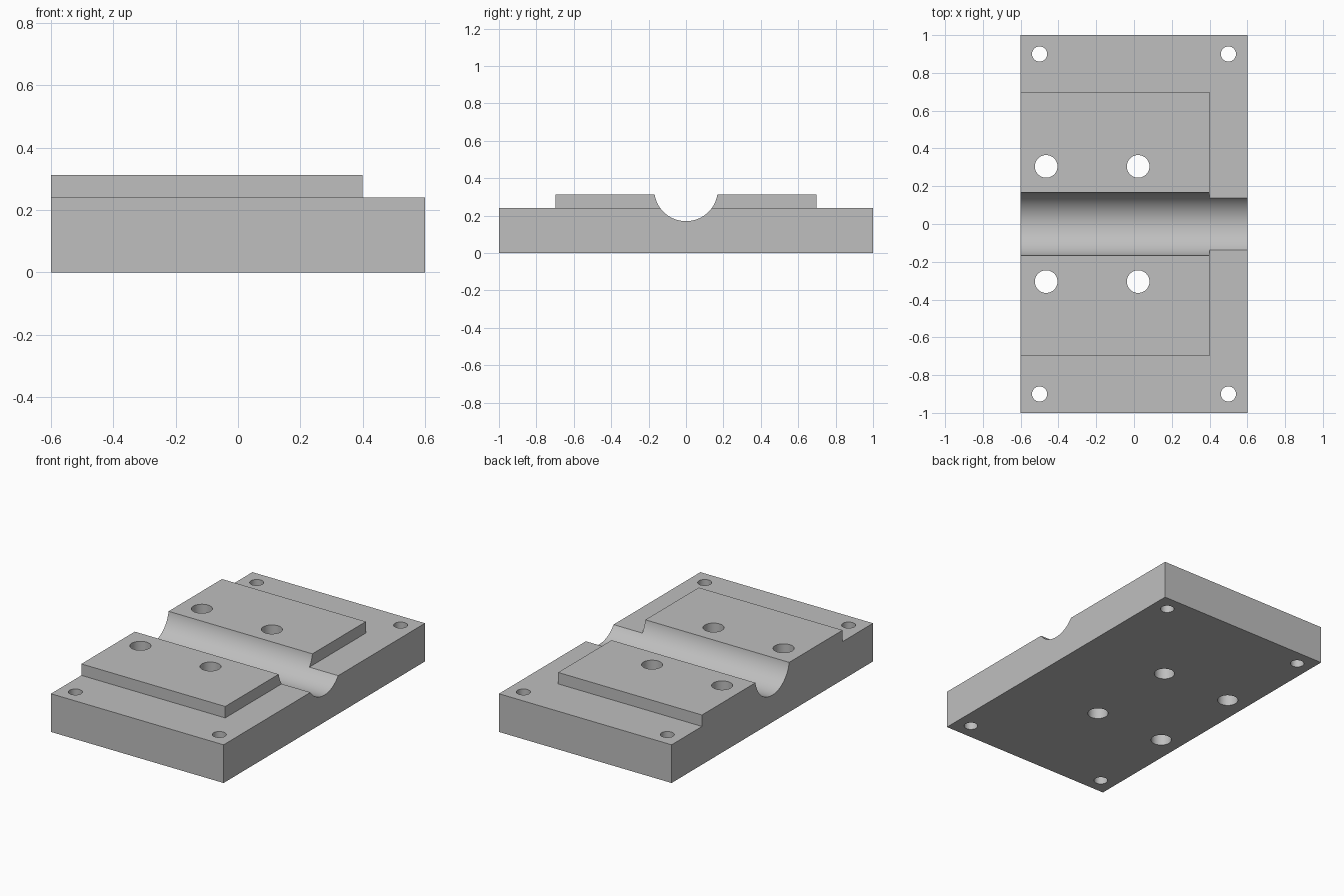
import bpy
import math

cube = bpy.data.objects.get("Cube")
if cube:
    bpy.data.objects.remove(cube, do_unlink=True)

steel = bpy.data.materials.new("plain_grey")
steel.use_nodes = True
grey = (0.52, 0.52, 0.52, 1)
steel.diffuse_color = grey
steel.node_tree.nodes["Principled BSDF"].inputs["Base Color"].default_value = grey


def box(name, x0, x1, half_y, z0, z1):
    bpy.ops.mesh.primitive_cube_add(size=1, location=((x0 + x1) / 2, 0, (z0 + z1) / 2))
    obj = bpy.context.object
    obj.name = name
    obj.scale = (x1 - x0, 2 * half_y, z1 - z0)
    bpy.ops.object.transform_apply(location=True, rotation=True, scale=True)
    obj.data.materials.append(steel)
    return obj


def rod(name, radius, location, length, sides, turn=0):
    bpy.ops.mesh.primitive_cylinder_add(vertices=sides, radius=radius, depth=length,
                                        location=location, rotation=(0, turn, 0))
    obj = bpy.context.object
    obj.name = name
    bpy.ops.object.transform_apply(location=True, rotation=True, scale=True)
    obj.data.materials.append(steel)
    return obj


def combine(target, tool, operation):
    bpy.context.view_layer.objects.active = target
    mod = target.modifiers.new(operation.lower(), 'BOOLEAN')
    mod.operation = operation
    mod.solver = 'EXACT'
    mod.object = tool
    bpy.ops.object.modifier_apply(modifier=mod.name)
    bpy.data.objects.remove(tool, do_unlink=True)


# Base plate with the raised deck fused on top
block = box("bearing_block", -0.6, 0.6, 1.0, 0, 0.24)
combine(block, box("raised_deck", -0.6, 0.4, 0.698, 0.1, 0.312), 'UNION')

# Round channel across the middle
combine(block, rod("channel_cutter", 0.17, (0, 0, 0.34), 2, 96, math.pi / 2), 'DIFFERENCE')

# Four corner holes and four larger deck holes, all right through
for side in (-1, 1):
    for x in (-0.5, 0.5):
        combine(block, rod("corner_hole", 0.04, (x, side * 0.9, 0.2), 1, 48), 'DIFFERENCE')
    for x in (-0.465, 0.022):
        combine(block, rod("deck_hole", 0.06, (x, side * 0.305, 0.2), 1, 48), 'DIFFERENCE')

# Smooth the round walls, keep every other edge sharp
bpy.ops.object.select_all(action='DESELECT')
block.select_set(True)
bpy.context.view_layer.objects.active = block
bpy.ops.object.shade_smooth_by_angle(angle=math.radians(25))
